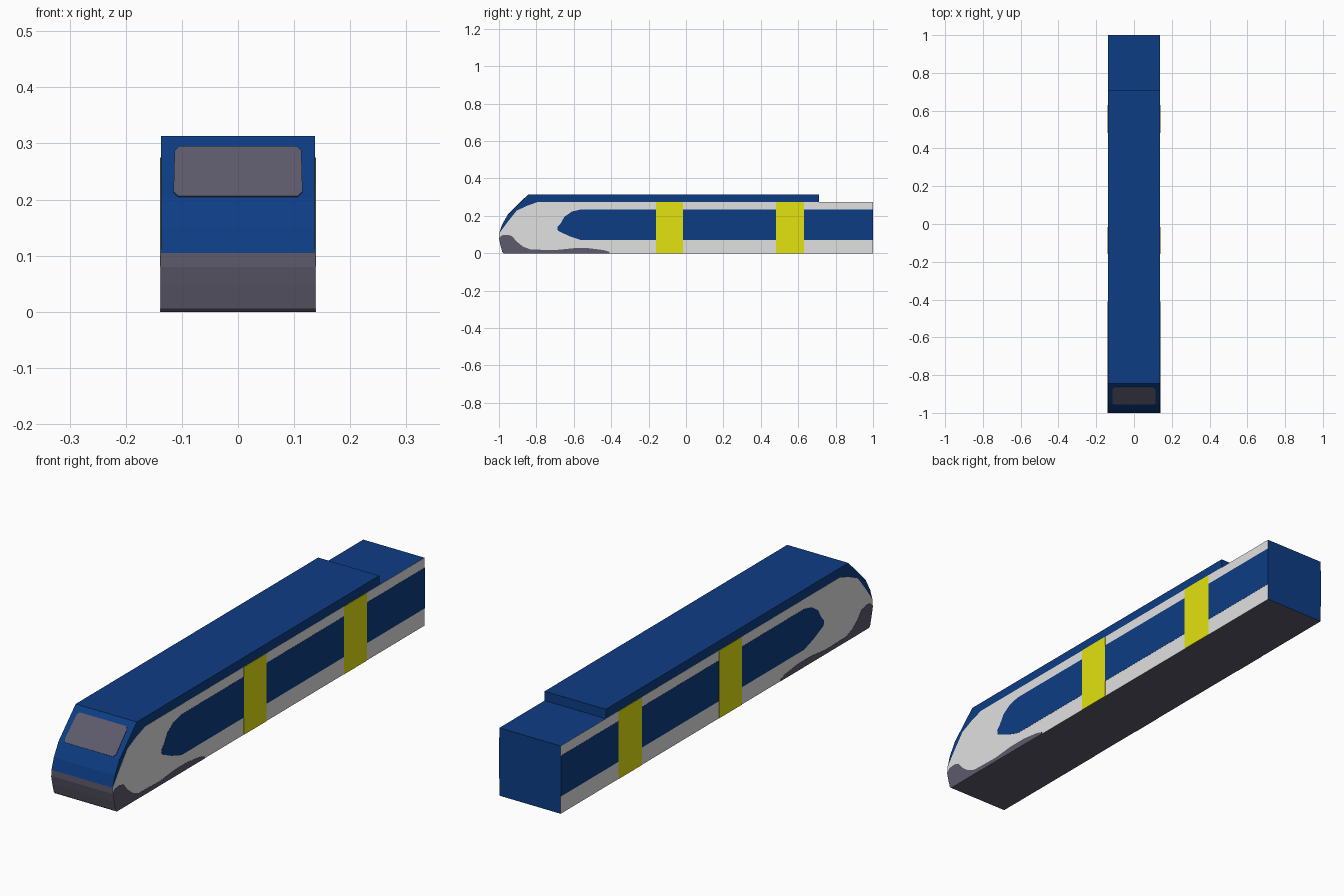
import bpy, bmesh
from mathutils import Vector

if "Cube" in bpy.data.objects:
    bpy.data.objects.remove(bpy.data.objects["Cube"])


def material(name, rgb):
    m = bpy.data.materials.new(name)
    m.diffuse_color = (*rgb, 1)
    m.use_nodes = True
    m.node_tree.nodes["Principled BSDF"].inputs["Base Color"].default_value = m.diffuse_color
    return m


BLUE = material("deep blue", (0.004, 0.046, 0.23))
WHITE = material("off white", (0.75, 0.75, 0.75))
YELLOW = material("yellow", (0.76, 0.76, 0.005))
GREY = material("dark grey", (0.11, 0.104, 0.15))

BODY_X = 0.1372   # half width of the body beneath the painted plates


def prism(name, points, direction, mats):
    """Extrude a flat 3D outline along a direction."""
    bm = bmesh.new()
    face = bm.faces.new([bm.verts.new(p) for p in points])
    new = bmesh.ops.extrude_face_region(bm, geom=[face])["geom"]
    bmesh.ops.translate(bm, vec=direction,
                        verts=[v for v in new if isinstance(v, bmesh.types.BMVert)])
    bmesh.ops.recalc_face_normals(bm, faces=bm.faces)
    mesh = bpy.data.meshes.new(name)
    bm.to_mesh(mesh)
    bm.free()
    for m in mats:
        mesh.materials.append(m)
    ob = bpy.data.objects.new(name, mesh)
    bpy.context.collection.objects.link(ob)
    return ob


def side_plate(name, outline, layer, mat):
    """Thin painted plate on the right side, mirrored to the left."""
    ob = prism(name, [(BODY_X, y, z) for y, z in outline],
               (0.0006 * layer, 0, 0), [mat])
    ob.modifiers.new("Mirror", 'MIRROR').use_mirror_merge = False
    return ob


# Train body: side profile with sloped nose and stepped rear roof
nose = [(-0.975, 0.0), (-0.982, 0.006), (-0.993, 0.047), (-1.0, 0.08),
        (-1.0, 0.105), (-0.985, 0.15), (-0.955, 0.203)]
profile = nose + [(-0.845, 0.313), (0.71, 0.313), (0.71, 0.275),
                  (1.0, 0.275), (1.0, 0.0)]
body = prism("train_body", [(-BODY_X, y, z) for y, z in profile],
             (2 * BODY_X, 0, 0), [BLUE, GREY])
# Underside and lower nose are grey
for p in body.data.polygons:
    lower_nose = p.normal.y < -0.3 and p.center.z < 0.105
    p.material_index = int(p.normal.z < -0.9 or lower_nose)

# White side panel
side_plate("side_panel", nose[:5] + [(-0.95, 0.172), (-0.905, 0.228),
           (-0.85, 0.254), (-0.79, 0.275), (1, 0.275), (1, 0)], 1, WHITE)

# Long blue window band with a pointed front end
side_plate("window_band", [(-0.685, 0.12), (-0.62, 0.09), (-0.56, 0.07), (1, 0.07),
           (1, 0.235), (-0.56, 0.235), (-0.61, 0.223), (-0.65, 0.195),
           (-0.67, 0.16), (-0.688, 0.14)], 2, BLUE)

# Yellow doors
for i, (y0, y1) in enumerate([(-0.16, -0.015), (0.482, 0.63)]):
    side_plate(f"door_{i + 1}", [(y0, 0), (y1, 0), (y1, 0.275), (y0, 0.275)], 3, YELLOW)

# Wavy grey skirt on the nose sides
side_plate("nose_skirt", nose[:4] + [(-0.985, 0.096), (-0.955, 0.099), (-0.93, 0.092),
           (-0.905, 0.062), (-0.87, 0.035), (-0.83, 0.02), (-0.7, 0.017), (-0.6, 0.027),
           (-0.52, 0.027), (-0.44, 0.017), (-0.41, 0.008), (-0.41, 0)], 3, GREY)

# Windscreen: rounded plate lying on the sloped nose
low, high = Vector((0, *nose[-1])), Vector((0, -0.845, 0.313))


def on_slope(x, z):
    p = low.lerp(high, (z - low.z) / (high.z - low.z))
    return (x, p.y, p.z)


corner = [(0.107, 0.205), (0.115, 0.213), (0.113, 0.286), (0.105, 0.294)]
outline = corner + [(-x, z) for x, z in reversed(corner)]
prism("windscreen", [on_slope(x, z) for x, z in outline], (0, -0.0015, 0.0015), [GREY])
